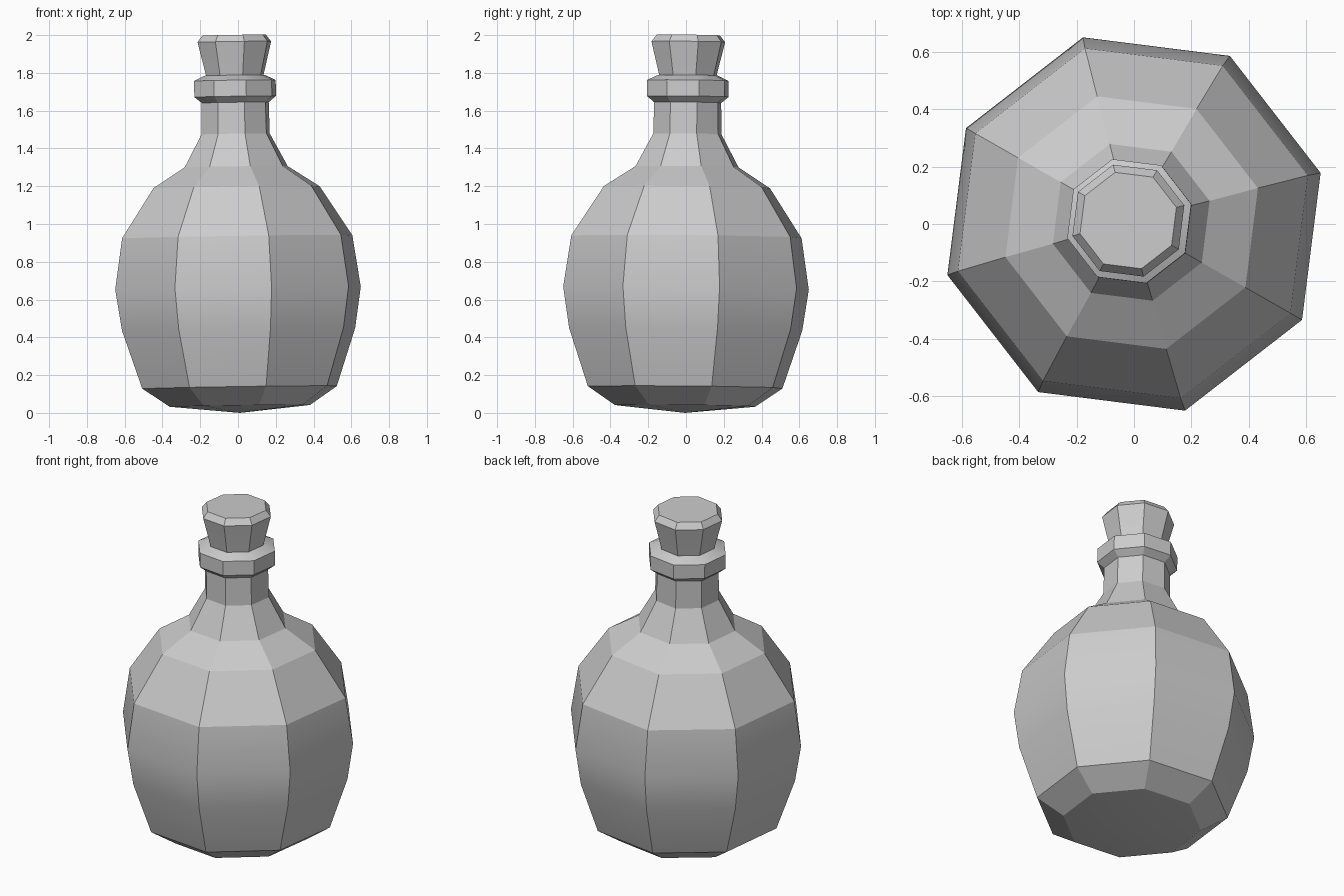
import bpy, bmesh, math

if "Cube" in bpy.data.objects:
    bpy.data.objects.remove(bpy.data.objects["Cube"])

SIDES = 8
TURN = math.radians(15.3)
PIVOT = 0.66  # height about which the bottle leans slightly


def lathe(name, profile):
    """Spin a (radius, z) profile into a faceted closed solid."""
    bm = bmesh.new()
    rings = []
    for r, z in profile:
        if r == 0:
            rings.append([bm.verts.new((0, 0, z - PIVOT))])
            continue
        ring = []
        for i in range(SIDES):
            a = TURN + i * math.tau / SIDES
            ring.append(bm.verts.new((r * math.cos(a), r * math.sin(a), z - PIVOT)))
        rings.append(ring)
    for low, high in zip(rings, rings[1:]):
        for i in range(SIDES):
            j = (i + 1) % SIDES
            if len(low) == 1:
                bm.faces.new((low[0], high[j], high[i]))
            else:
                bm.faces.new((low[i], low[j], high[j], high[i]))
    bm.faces.new(rings[-1])
    if len(rings[0]) > 1:
        bm.faces.new(rings[0][::-1])
    bmesh.ops.recalc_face_normals(bm, faces=bm.faces)
    mesh = bpy.data.meshes.new(name)
    bm.to_mesh(mesh)
    bm.free()
    ob = bpy.data.objects.new(name, mesh)
    bpy.context.collection.objects.link(ob)
    ob.location = (0, 0, PIVOT)
    ob.rotation_euler = (-0.009, -0.015, 0)
    bpy.ops.object.select_all(action='DESELECT')
    ob.select_set(True)
    bpy.context.view_layer.objects.active = ob
    bpy.ops.object.shade_smooth_by_angle(angle=math.radians(20))
    return ob


# Round flask body with shoulder, neck and lip
lathe("bottle", [
    (0, 0.0), (0.385, 0.037), (0.534, 0.135), (0.64, 0.443), (0.674, 0.66),
    (0.632, 0.932), (0.456, 1.195), (0.283, 1.303), (0.187, 1.477),
    (0.184, 1.643), (0.224, 1.675), (0.224, 1.76), (0.165, 1.787),
])

# Tapered stopper with bevelled top
lathe("stopper", [(0.148, 1.74), (0.157, 1.785), (0.202, 1.965), (0.174, 2.0)])
